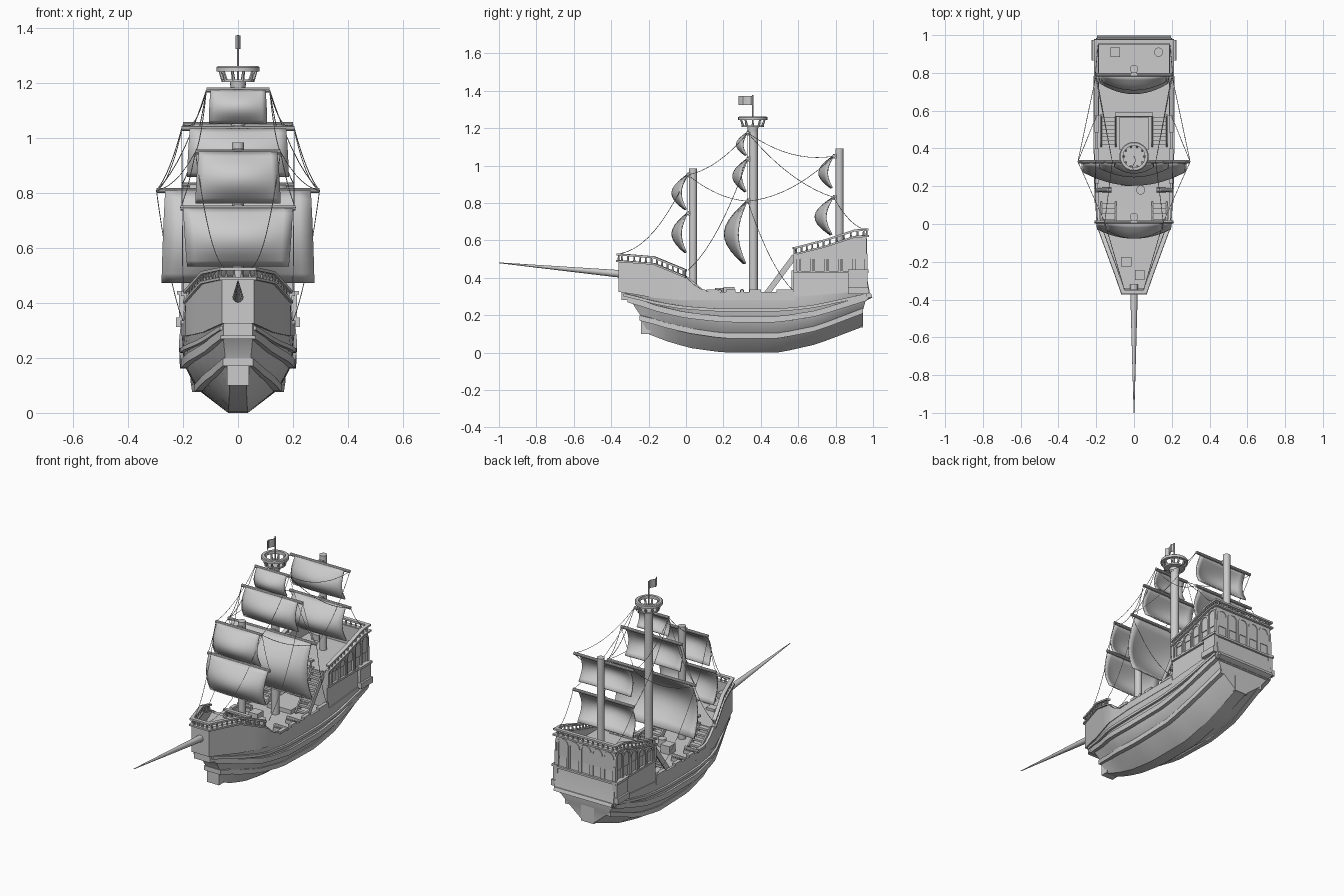
import bpy, bmesh, math
from mathutils import Vector, Matrix

if "Cube" in bpy.data.objects:
    bpy.data.objects.remove(bpy.data.objects["Cube"])

def finish(name, bm, thick=0):
    bmesh.ops.recalc_face_normals(bm, faces=bm.faces)
    me = bpy.data.meshes.new(name)
    bm.to_mesh(me); bm.free()
    ob = bpy.data.objects.new(name, me)
    bpy.context.collection.objects.link(ob)
    if thick:
        m = ob.modifiers.new("thickness", 'SOLIDIFY'); m.thickness = thick; m.offset = 0
    return ob

def lerp(tab, y):
    if y <= tab[0][0]: return tab[0][1]
    for (a, p), (b, q) in zip(tab, tab[1:]):
        if y <= b: return p + (q - p) * (y - a) / (b - a)
    return tab[-1][1]

def loft(bm, rings, caps=True):
    V = [[bm.verts.new(p) for p in r] for r in rings]
    n = len(V[0])
    for a, b in zip(V, V[1:]):
        for i in range(n):
            bm.faces.new((a[i], a[(i+1) % n], b[(i+1) % n], b[i]))
    if caps:
        bm.faces.new(V[0][::-1]); bm.faces.new(V[-1])
    return V

def box(bm, c, s, rx=0):
    bmesh.ops.create_cube(bm, size=1, matrix=Matrix.Translation(c) @ Matrix.Rotation(rx, 4, 'X') @ Matrix.Diagonal((*s, 1)))

def cyl(bm, p0, p1, r0, r1=None, n=16):
    p0, p1 = Vector(p0), Vector(p1); d = p1 - p0
    M = Matrix.Translation((p0 + p1) / 2) @ d.to_track_quat('Z', 'Y').to_matrix().to_4x4()
    bmesh.ops.create_cone(bm, cap_ends=True, segments=n, radius1=r0, radius2=r0 if r1 is None else r1, depth=d.length, matrix=M)

def wall(bm, pts, t):
    """Upright strip along (x, y, zbottom, ztop) points with mitred corners."""
    rings = []
    P = [Vector(p[:2]) for p in pts]
    for i, p in enumerate(pts):
        a = (P[i] - P[max(i-1, 0)]).normalized()
        b = (P[min(i+1, len(P)-1)] - P[i]).normalized()
        d = (a + b).normalized()
        k = t / 2 / max(d.dot(b if b.length else a), .5)
        n = Vector((-d.y, d.x)) * k
        o, q = P[i] + n, P[i] - n
        rings.append([(*o, p[2]), (*o, p[3]), (*q, p[3]), (*q, p[2])])
    loft(bm, rings)

def railing(bm, pts, h, gap=.033):
    wall(bm, [(x, y, z - .006, z + .004) for x, y, z in pts], .026)
    wall(bm, [(x, y, z + h - .011, z + h) for x, y, z in pts], .022)
    for a, b in zip(pts, pts[1:]):
        a, b = Vector(a), Vector(b)
        n = max(1, round((b - a).length / gap))
        for i in range(n):
            p = a.lerp(b, (i + .5) / n)
            cyl(bm, p, p + Vector((0, 0, h - .008)), .006, .004, 6)

def mirror_path(pts):
    return pts + [(-p[0], *p[1:]) for p in reversed(pts)]

# Hull levels from keel to deck edge: bow y, stern y, heights, half widths
LV = [(-.23, .945, [(-.23, .11), (-.1, .06), (.02, .025), (.2, .0), (.5, .0), (.7, .045), (.95, .14)],
       [(-.23, .03), (.2, .036), (.95, .036)]),
      (-.235, .945, [(-.23, .185), (-.1, .145), (.03, .115), (.2, .09), (.5, .09), (.7, .13), (.95, .225)],
       [(-.23, .045), (0, .12), (.2, .145), (.7, .16), (.95, .14)]),
      (-.30, .965, [(-.30, .285), (-.15, .235), (0, .2), (.2, .178), (.5, .178), (.7, .21), (.97, .295)],
       [(-.30, .055), (0, .175), (.2, .195), (.7, .2), (.97, .19)]),
      (-.355, .965, [(-.355, .345), (-.15, .31), (0, .30), (.6, .30), (.97, .33)],
       [(-.355, .06), (0, .19), (.2, .205), (.97, .205)])]
N = 18
def hull_pt(j, t):
    b, s, z, w = LV[j]
    y = b + (s - b) * t
    return Vector((lerp(w, y), y, lerp(z, y)))
flip = Vector((-1, 1, 1))
bm = bmesh.new()
rings = []
for i in range(N + 1):
    r = [hull_pt(j, i / N) for j in range(4)]
    rings.append(r + [p * flip for p in reversed(r)])
V = loft(bm, rings, False)
for e in (V[0], V[-1]):
    for j in range(3):
        bm.faces.new((e[j], e[j+1], e[6-j], e[7-j]))
box(bm, (0, -.215, .15), (.08, .05, .1))
box(bm, (0, .92, .2), (.085, .055, .13))
finish("hull", bm)

# Wales running round the hull
bm = bmesh.new()
for j, f, h in ((1, 0, .014), (2, 0, .016), (2, .4, .008)):
    pts = []
    for i in range(N, -1, -1):
        p = hull_pt(j, i / N)
        if f: p = p.lerp(hull_pt(j + 1, i / N), f)
        pts.append((p.x, p.y, p.z - h, p.z + h))
    wall(bm, mirror_path(pts), .026)
finish("wales", bm)

# Bulwark, forecastle deck and its rail
w3 = lambda y: lerp(LV[3][3], y)
top = [(-.355, .49), (-.17, .475), (0, .405), (.04, .365), (.08, .34), (.16, .325), (.57, .325)]
ys = [.58, .4, .3, .2, .16, .08, .04, 0, -.08, -.17, -.26, -.355]
bm = bmesh.new()
wall(bm, mirror_path([(w3(y) - .006, y, lerp(LV[3][2], y) - .02, lerp(top, y)) for y in ys]), .014)
for s in (-1, 1):
    for y, l in ((.14, .06), (.24, .05), (.37, .06), (.53, .09)):
        box(bm, (s * .197, y, .33), (.022, l, .014))
finish("bulwark", bm)
bm = bmesh.new()
loop = mirror_path([(w3(y) - .01, y) for y in (0, -.17, -.345)])
loft(bm, [[(x, y, z) for x, y in loop] for z in (.28, .395)])
finish("forecastle_deck", bm)
bm = bmesh.new()
railing(bm, mirror_path([(w3(y) - .002, y, lerp(top, y)) for y in (.0, -.085, -.17, -.26, -.36)]), .04)
railing(bm, [(-.09, -.005, .395), (.09, -.005, .395)], .05)
finish("forecastle_rail", bm)

# Stern castle body, walls, ledges and side galleries
bm = bmesh.new()
loft(bm, [[(w, .575, z), (w, y, z), (-w, y, z), (-w, .575, z)]
          for w, y, z in ((.2, .97, .28), (.2, .985, .31), (.195, .962, .43), (.195, .96, .515))])
ctop = [(.575, .525), (.75, .57), (.9, .62), (.96, .625)]
U = [.575, .66, .75, .825, .9, .957]
wall(bm, mirror_path([(.193, y, .5, z) for y, z in [(y, lerp(ctop, y)) for y in U]]), .014)
wall(bm, mirror_path([(.198, .575, .425, .437), (.198, .965, .425, .437)]), .02)
loft(bm, [[(w, .93, z), (w, y, z), (-w, y, z), (-w, .93, z)] for w, y, z in ((.17, .95, .27), (.195, .997, .295), (.195, .99, .315))])
for s in (-1, 1):
    box(bm, (s * .2, .92, .38), (.03, .1, .12))
    box(bm, (s * .207, .92, .33), (.038, .11, .035))
    box(bm, (s * .204, .92, .437), (.036, .11, .014))
finish("stern_castle", bm)
bm = bmesh.new()
railing(bm, mirror_path([(.2, y if y < .95 else .966, lerp(ctop, y)) for y in U]), .038)
railing(bm, [(-.1, .58, .515), (.1, .58, .515)], .05)
finish("stern_rail", bm)

# Arched frames on castle sides and back
def arch(bm, o, a, n, w, h):
    o, a, n = Vector(o), Vector(a), Vector(n); up = Vector((0, 0, 1)); rings = []
    def pt(r, k):
        if k in (-1, 9): return a * (r if k == -1 else -r)
        g = math.pi * k / 8
        return a * r * math.cos(g) + up * (h - w / 2 + r * math.sin(g))
    for k in range(-1, 10):
        p, q = pt(w / 2, k), pt(w / 2 - .011, k)
        rings.append([o + p + n * .012, o + q + n * .012, o + q, o + p])
    loft(bm, rings)
bm = bmesh.new()
for s in (-1, 1):
    for y in (.64, .715, .79, .865, .93):
        arch(bm, (s * .194, y, .435), (0, 1, 0), (s, 0, 0), .072, lerp(ctop, y) - .445)
for i in range(5):
    arch(bm, ((i - 2) * .077, .956, .435), (1, 0, 0), (0, 1, 0), .075, .175)
for x in (-.2, .2):
    for y in (.585, .962):
        box(bm, (x * .985, y, .48), (.016, .018, .1))
arch(bm, (0, .577, .3), (1, 0, 0), (0, -1, 0), .08, .14)
finish("arched_frames", bm)

# Stairs to both raised decks
bm = bmesh.new()
for s in (-1, 1):
    for x, y0, y1, z1, n in ((.135, .42, .58, .515, 8), (.135, .11, 0, .395, 4)):
        run, rise = y1 - y0, z1 - .3
        for i in range(n):
            box(bm, (s * x, y0 + run * (i + .5) / n, .3 + rise * (i + .6) / n), (.07, abs(run) / n, .012))
        for e in (-.038, .038):
            box(bm, (s * x + e, y0 + run / 2, .3 + rise / 2), (.008, math.hypot(run, rise), .03), math.atan2(rise, run) if run > 0 else -math.atan2(rise, -run))
finish("stairs", bm)

# Deck fittings: hatch, crates, barrels, guns
bm = bmesh.new()
box(bm, (0, .48, .31), (.16, .17, .03))
for c, s in (((-.04, .23, .325), (.06, .06, .05)), ((-.04, -.2, .4), (.055, .05, .02)), ((.03, -.27, .41), (.05, .055, .04)),
             ((-.1, .91, .53), (.05, .05, .04))):
    box(bm, c, s)
cyl(bm, (.035, .18, .3), (.035, .18, .345), .024)
cyl(bm, (.13, .91, .515), (.13, .91, .56), .024)
for s in (-1, 1):
    for y in (.18, .3):
        box(bm, (s * .145, y, .311), (.05, .03, .022))
        cyl(bm, (s * .12, y, .328), (s * .21, y, .328), .012, .009, 10)
finish("deck_fittings", bm)

# Masts and bowsprit
bm = bmesh.new()
for y, h, r in ((.037, .985, .022), (.36, 1.21, .024), (.82, 1.09, .022)):
    cyl(bm, (0, y, .29), (0, y, h), r)
finish("masts", bm)
bm = bmesh.new()
cyl(bm, (0, -.32, .418), (0, -1, .48), .021, .002, 12)
finish("bowsprit", bm)

# Crow's nest with flag
bm = bmesh.new()
cyl(bm, (0, .357, 1.18), (0, .357, 1.207), .027, .03)
cyl(bm, (0, .357, 1.205), (0, .357, 1.214), .06, n=24)
prof = [(.078, 1.243), (.078, 1.258), (.073, 1.262), (.058, 1.262), (.058, 1.243)]
rings = [[(r * math.cos(g), .357 + r * math.sin(g), z) for r, z in prof] for g in [math.tau * i / 24 for i in range(25)]]
loft(bm, rings, False)
for i in range(10):
    g = math.tau * i / 10; c, s = math.cos(g), math.sin(g)
    cyl(bm, (.054 * c, .357 + .054 * s, 1.21), (.066 * c, .357 + .066 * s, 1.245), .007, .005, 6)
cyl(bm, (0, .357, 1.2), (0, .357, 1.376), .004, n=8)
bmesh.ops.remove_doubles(bm, verts=bm.verts, dist=1e-6)
finish("crows_nest", bm)
bm = bmesh.new()
loft(bm, [[(.008 * math.sin(i * 1.1) + e, .355 - .0125 * i, z) for e, z in ((-.002, 1.325), (.002, 1.325), (.002, 1.373), (-.002, 1.373))] for i in range(7)])
finish("flag", bm)

# Yards and billowing sails: y, top z, bottom z, yard half, top half, bottom half, belly
SAILS = [(.01, .95, .765, .155, .143, .155, .08), (.01, .745, .535, .21, .2, .185, .08),
         (.33, 1.175, 1.055, .115, .1, .105, .055), (.33, 1.035, .86, .205, .175, .185, .075), (.33, .81, .475, .297, .265, .278, .12),
         (.79, 1.05, .88, .2, .165, .175, .075), (.79, .83, .63, .205, .175, .185, .095)]
for k, (y0, zt, zb, hy, wt, wb, belly) in enumerate(SAILS):
    bm = bmesh.new()
    cyl(bm, (-hy, y0, zt), (hy, y0, zt), .009, n=10)
    box(bm, (0, y0 + .012, zt), (.03, .03, .026))
    finish("yard_%d" % k, bm)
    bm = bmesh.new(); G = []
    for j in range(11):
        v = j / 10
        G.append([])
        for i in range(13):
            u = i / 6 - 1
            out = math.sin(math.pi * v * .95) * belly * (.4 + .6 * (1 - u * u))
            G[-1].append(bm.verts.new((u * (wt + (wb - wt) * v), y0 - .004 - out, zt + (zb - zt) * v)))
    for a, b in zip(G, G[1:]):
        for i in range(12):
            bm.faces.new((a[i], a[i+1], b[i+1], b[i]))
    finish("sail_%d" % k, bm, .008)

# Rigging lines
cu = bpy.data.curves.new("rigging", 'CURVE'); cu.dimensions = '3D'
cu.bevel_depth = .0016; cu.bevel_resolution = 0
def rope(p, q, sag):
    s = cu.splines.new('POLY'); s.points.add(10)
    for i, pt in enumerate(s.points):
        t = i / 10
        v = Vector(p).lerp(Vector(q), t)
        pt.co = (v.x, v.y, v.z - sag * 4 * t * (1 - t), 1)
for s in (-1, 1):
    for p, q, sag in (((.155, .01, .95), (.05, -.35, .53), .09), ((.21, .01, .745), (.155, .01, .95), .02),
                      ((.115, .33, 1.175), (.155, .01, .95), .04), ((.115, .33, 1.175), (.297, .33, .81), .05),
                      ((.115, .33, 1.175), (.2, .79, 1.05), .05), ((.205, .33, 1.035), (.297, .33, .81), .03),
                      ((.297, .33, .81), (.155, .01, .95), .03), ((.297, .33, .81), (.2, .79, 1.05), .05),
                      ((.297, .33, .81), (.2, .57, .335), .06), ((.115, .33, 1.175), (.205, .79, .83), .05),
                      ((.205, .79, .83), (.19, .95, .66), .03), ((.205, .33, 1.035), (.2, .01, .44), .08)):
        rope((s * p[0], *p[1:]), (s * q[0], *q[1:]), sag)
bpy.context.collection.objects.link(bpy.data.objects.new("rigging", cu))

for ob in bpy.context.collection.objects:
    if ob.type == 'MESH':
        ob.select_set(True); bpy.context.view_layer.objects.active = ob
bpy.ops.object.shade_smooth_by_angle(angle=math.radians(32))
